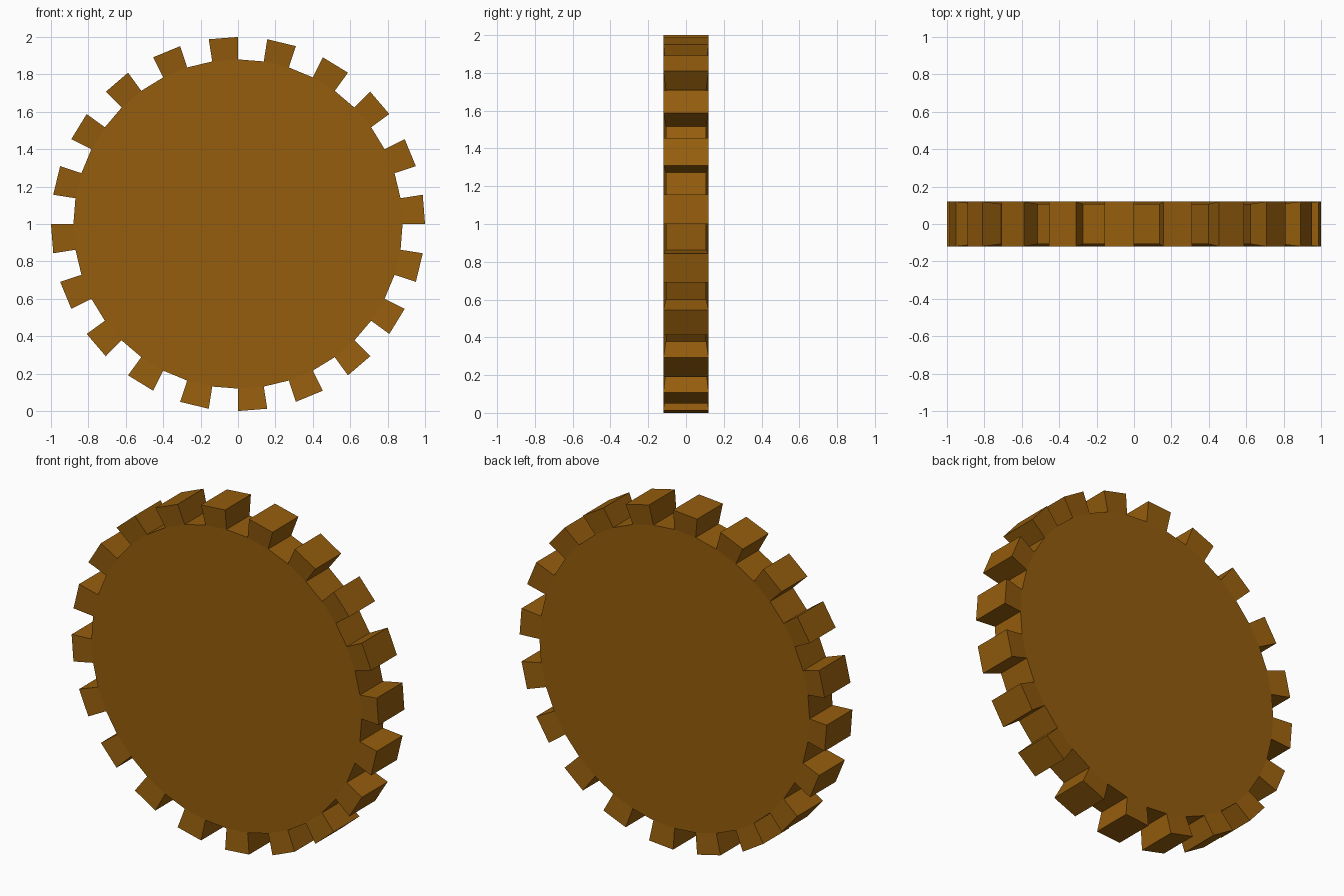
import bpy, bmesh
from math import cos, sin, pi

if "Cube" in bpy.data.objects:
    bpy.data.objects.remove(bpy.data.objects["Cube"])

TEETH = 20
N = TEETH * 2
ROOT_R, TIP_R = 0.88, 1.0
ROOT_Y, TIP_Y = 0.107, 0.12   # half widths: teeth flare slightly outwards

bm = bmesh.new()


def ring(r, y):
    return [bm.verts.new((r * cos(2 * pi * i / N), y, 1 + r * sin(2 * pi * i / N)))
            for i in range(N)]


# Disc faces
front, back = ring(ROOT_R, -ROOT_Y), ring(ROOT_R, ROOT_Y)
tip_front, tip_back = ring(TIP_R, -TIP_Y), ring(TIP_R, TIP_Y)
bm.faces.new(front)
bm.faces.new(back[::-1])

# Rim: alternate teeth and gaps
for i in range(N):
    j = (i + 1) % N
    if i % 2:
        bm.faces.new((front[i], back[i], back[j], front[j]))
    else:
        bm.faces.new((front[i], tip_front[i], tip_front[j], front[j]))
        bm.faces.new((back[i], back[j], tip_back[j], tip_back[i]))
        bm.faces.new((tip_front[i], tip_back[i], tip_back[j], tip_front[j]))
        for k in (i, j):
            bm.faces.new((front[k], back[k], tip_back[k], tip_front[k]))

bmesh.ops.recalc_face_normals(bm, faces=bm.faces)
mesh = bpy.data.meshes.new("gear_wheel")
bm.to_mesh(mesh)
bm.free()

# Bronze-brown colour
mat = bpy.data.materials.new("bronze")
mat.diffuse_color = (0.30, 0.11, 0.004, 1)
mat.use_nodes = True
mat.node_tree.nodes["Principled BSDF"].inputs["Base Color"].default_value = mat.diffuse_color
mesh.materials.append(mat)

gear = bpy.data.objects.new("gear_wheel", mesh)
bpy.context.collection.objects.link(gear)
